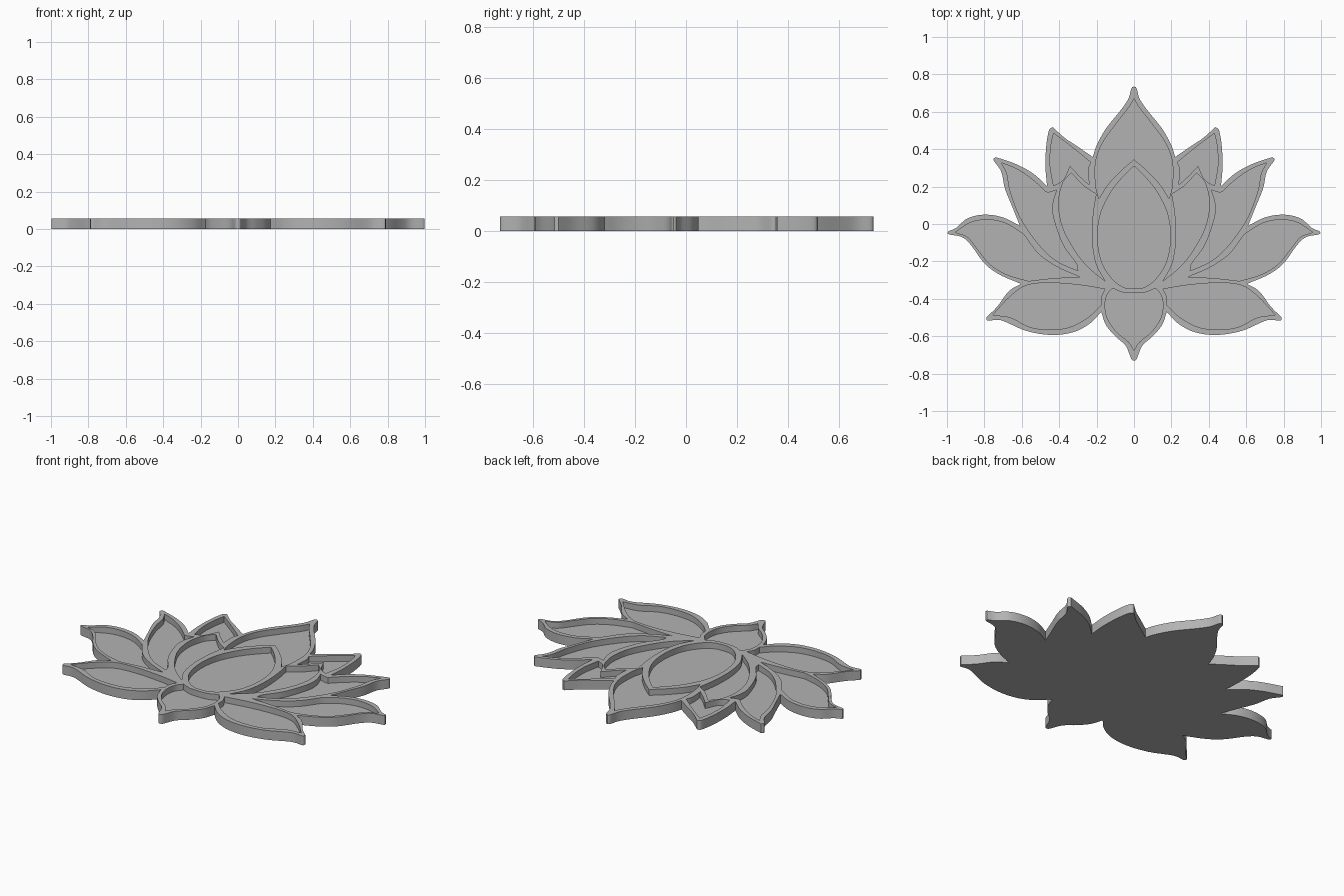
import bpy
import bmesh
from mathutils import Vector

cube = bpy.data.objects.get("Cube")
if cube:
    bpy.data.objects.remove(cube)

UNIT = 0.01          # profiles are in hundredths
HEIGHT = 0.055
FLOOR = 0.02
STEPS = 6


def smooth_arc(points):
    """Catmull-Rom curve through the points, without its last point."""
    pts = [Vector(p) * UNIT for p in points]
    padded = [pts[0] * 2 - pts[1]] + pts + [pts[-1] * 2 - pts[-2]]
    curve = []
    for a, b, c, d in zip(padded, padded[1:], padded[2:], padded[3:]):
        for i in range(STEPS):
            t = i / STEPS
            curve.append(b + (c - a) * (t / 2)
                         + (a * 2 - b * 5 + c * 4 - d) * (t * t / 2)
                         + (b * 3 - a - c * 3 + d) * (t ** 3 / 2))
    return curve


def chain(arcs):
    """Smooth arcs joined at sharp corners; each ends where the next starts."""
    loop = []
    for arc, following in zip(arcs, arcs[1:] + arcs[:1]):
        loop += smooth_arc(arc + [following[0]])
    return loop


def mirrored(loop):
    return [Vector((-p.x, p.y)) for p in reversed(loop)]


def symmetric(arcs):
    """Close a half profile that starts and ends on the centre line."""
    half = []
    for arc, following in zip(arcs, arcs[1:] + [None]):
        half += smooth_arc(arc + [following[0]] if following else arc)
    end = Vector(arcs[-1][-1]) * UNIT
    return half + [end] + mirrored(half[1:])


# Silhouette, right half, from the back tip round to the front tip
outline = symmetric([
    [(0, 73.5), (1.4, 72.5), (3, 67), (7, 61), (15, 51), (20, 42)],
    [(22, 35.8), (31, 42), (37, 46)],
    [(43.5, 51.8), (45.5, 50), (47, 41), (47.3, 30)],
    [(46.5, 20.3), (54, 27), (63, 32)],
    [(74, 35.8), (75, 34), (71, 28), (69, 19), (65, 9)],
    [(61, -1), (70, 3.5), (80, 5), (89, 3), (95, -2)],
    [(99.5, -4), (99, -5.5), (92, -7), (87, -11.5), (80, -21), (72, -27)],
    [(60.5, -32), (67, -36), (73, -44)],
    [(79, -50), (78, -51.7), (71, -51.5), (58, -57),
     (45, -59.3), (33, -58), (24, -53.5)],
    [(17.5, -47), (15, -54), (10, -60), (4.5, -65), (1.5, -72), (0, -73)],
])

# Petals on the centre line
back_petal = symmetric([
    [(0, 67), (3, 62), (10, 53), (17, 43), (20.5, 33), (20.5, 21)],
    [(18.8, 13.5), (14, 21), (7, 28.5), (0, 34.5)],
])
centre_petal = symmetric([
    [(0, 31), (7, 24), (13, 16), (18, 5), (19.5, -8), (17, -21),
     (11, -30), (5, -34), (0, -34.6)],
])
front_petal = symmetric([
    [(0, -67.5), (3, -63), (9, -58), (14, -51), (15.5, -44), (14.5, -38)],
    [(11.5, -34.3), (6, -36.5), (0, -37)],
])

# Petals found on both sides
side_petals = [
    # small petal behind, notched by the upright one
    chain([[(43, 48.5), (44.5, 41), (44.8, 31)],
           [(43, 20.5), (38, 23.5)], [(34.2, 31), (29, 25.5)],
           [(24, 21), (24.5, 29)], [(23.2, 33), (33, 41)]]),
    # upright petal beside the centre
    chain([[(33.5, 27.3), (38, 22), (40.3, 11), (38, -2), (31, -15),
            (24, -23.5)],
           [(15.5, -30.5), (20.5, -21), (22.5, -8), (22, 5)],
           [(20.3, 16), (27, 20.5)]]),
    # upper side petal
    chain([[(71, 32.8), (68, 27), (66, 17), (60, 2), (50, -12), (41, -20)],
           [(30, -25), (31, -21), (38, -11), (43, 3), (43.5, 11)],
           [(41.3, 18.3), (45, 17)],
           [(47, 17), (54, 23.5), (62, 29)]]),
    # long side petal
    chain([[(95.5, -4.5), (89, -7), (84, -13), (77, -21.5), (68, -27)],
           [(56.5, -30.5), (43, -29)],
           [(29, -28.3), (41, -23), (51, -16)],
           [(59, -5.5), (69, 0.5), (79, 2.3), (88, 0.5)]]),
    # low side petal
    chain([[(75.5, -48.7), (66, -50), (56, -55), (45, -56.5), (34, -55),
            (24, -49.5)],
           [(17.7, -43.5), (17.5, -39)],
           [(15.5, -34.8), (30, -32.5), (46, -31.5), (58, -33), (67, -39.5)]]),
]
pockets = [back_petal, centre_petal, front_petal]
for petal in side_petals:
    pockets += [petal, mirrored(petal)]

bm = bmesh.new()


def ring(loop, z):
    verts = [bm.verts.new((p.x, p.y, z)) for p in loop]
    return [bm.edges.new(pair) for pair in zip(verts, verts[1:] + verts[:1])]


def wall(upper, lower):
    for a, b in zip(upper, lower):
        bm.faces.new((a.verts[0], a.verts[1], b.verts[1], b.verts[0]))


def fill(edges):
    bmesh.ops.triangle_fill(bm, use_beauty=True, edges=edges, normal=(0, 0, 1))


# Outer wall and underside
top_edges = ring(outline, HEIGHT)
bottom_edges = ring(outline, 0)
fill(bottom_edges)
wall(top_edges, bottom_edges)

# Sunken petals
rims = list(top_edges)
for pocket in pockets:
    rim, floor = ring(pocket, HEIGHT), ring(pocket, FLOOR)
    fill(floor)
    wall(rim, floor)
    rims += rim

# Raised frame between the petals
fill(rims)
bmesh.ops.recalc_face_normals(bm, faces=bm.faces)

mesh = bpy.data.meshes.new("flower_plaque")
bm.to_mesh(mesh)
bm.free()
plaque = bpy.data.objects.new("flower_plaque", mesh)
bpy.context.collection.objects.link(plaque)

# Single grey finish
grey = bpy.data.materials.new("plain_grey")
grey.use_nodes = True
colour = (0.45, 0.45, 0.45, 1)
grey.diffuse_color = colour
grey.node_tree.nodes["Principled BSDF"].inputs["Base Color"].default_value = colour
mesh.materials.append(grey)

bpy.context.view_layer.objects.active = plaque
plaque.select_set(True)
bpy.ops.object.shade_smooth_by_angle(angle=0.6)
